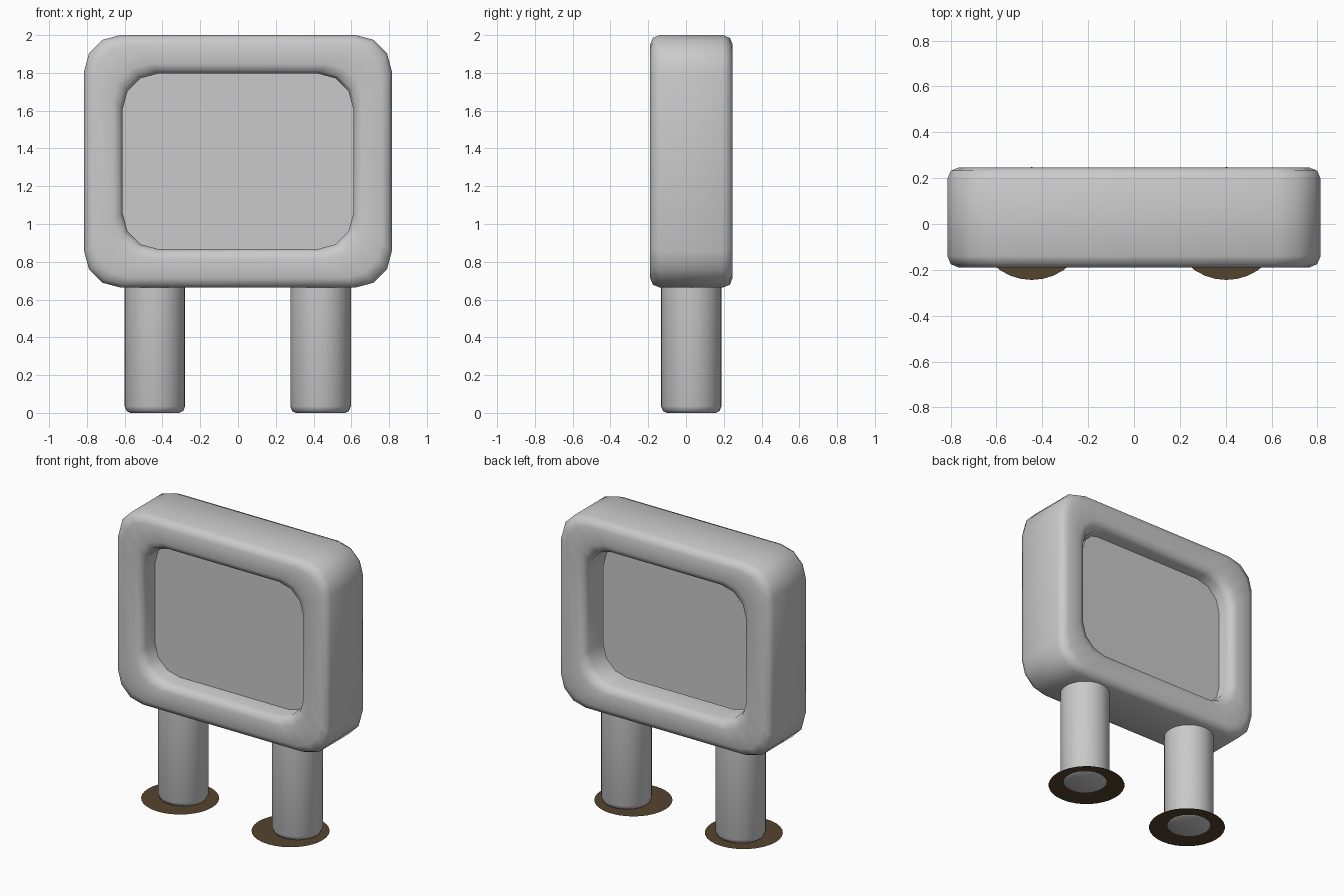
import bpy, bmesh, math

cube = bpy.data.objects.get("Cube")
if cube:
    bpy.data.objects.remove(cube, do_unlink=True)


def material(name, rgb):
    m = bpy.data.materials.new(name)
    m.use_nodes = True
    m.diffuse_color = (*rgb, 1)
    m.node_tree.nodes["Principled BSDF"].inputs["Base Color"].default_value = (*rgb, 1)
    return m


GREY = material("plain grey", (0.59, 0.59, 0.59))
BROWN = material("earth brown", (0.09, 0.057, 0.026))


def finish(name, bm, mat):
    bmesh.ops.recalc_face_normals(bm, faces=bm.faces)
    mesh = bpy.data.meshes.new(name)
    bm.to_mesh(mesh)
    bm.free()
    mesh.materials.append(mat)
    ob = bpy.data.objects.new(name, mesh)
    bpy.context.collection.objects.link(ob)
    bpy.ops.object.select_all(action='DESELECT')
    ob.select_set(True)
    bpy.context.view_layer.objects.active = ob
    bpy.ops.object.shade_smooth_by_angle(angle=math.radians(46))
    return ob


def rounded_loop(bm, half_w, half_h, radius, y, xc, zc, steps=3):
    """Rounded rectangle of vertices facing the front."""
    verts = []
    for q, (sx, sz) in enumerate([(1, 1), (-1, 1), (-1, -1), (1, -1)]):
        for i in range(steps + 1):
            a = (q + i / steps) * math.pi / 2
            verts.append(bm.verts.new((xc + sx * (half_w - radius) + radius * math.cos(a), y,
                                       zc + sz * (half_h - radius) + radius * math.sin(a))))
    return verts


def bridge(bm, a, b):
    for i in range(len(a)):
        j = (i + 1) % len(a)
        bm.faces.new((a[i], a[j], b[j], b[i]))


def slab(name, half_w, half_h, y0, y1, xc, zc):
    bm = bmesh.new()
    front = rounded_loop(bm, half_w, half_h, 0.19, y0, xc, zc)
    back = rounded_loop(bm, half_w, half_h, 0.19, y1, xc, zc)
    bm.faces.new(front)
    bm.faces.new(back)
    bridge(bm, front, back)
    finish(name, bm, GREY)


# Frame: a rounded cross-section carried round a rounded rectangle
FRONT, BACK, BEVEL, MID = -0.19, 0.247, 0.05, 1.332
section = []  # (inset from the outer edge, depth)
corners = [(BEVEL, FRONT + BEVEL, 180), (0.203 - BEVEL, FRONT + BEVEL, 270),
           (0.203 - BEVEL, BACK - BEVEL, 0), (BEVEL, BACK - BEVEL, 90)]
for cx, cy, start in corners:
    for i in range(3):
        a = math.radians(start + 45 * i)
        section.append((cx + BEVEL * math.cos(a), cy + BEVEL * math.sin(a)))
bm = bmesh.new()
rings = [rounded_loop(bm, 0.814 - d, 0.668 - d, 0.19, y, 0, MID) for d, y in section]
for k, ring in enumerate(rings):
    bridge(bm, ring, rings[(k + 1) % len(rings)])
finish("frame", bm, GREY)

# Panel recessed inside the frame, with a shallower backing set up and to one side
slab("panel", 0.64, 0.495, -0.04, 0.03, 0, MID)
slab("panel_backing", 0.597, 0.46, 0.03, 0.13, -0.05, 1.37)

# Legs with softened feet, and a flat disc of ground round each
for side, leg_x, disc_x in (("right", -0.44, -0.446), ("left", 0.437, 0.403)):
    bm = bmesh.new()
    rings = []
    for r, z in ((0.13, 0), (0.15, 0.01), (0.16, 0.035), (0.16, 0.72)):
        rings.append([bm.verts.new((leg_x + r * math.cos(t * math.tau / 32),
                                    0.028 + r * math.sin(t * math.tau / 32), z))
                      for t in range(32)])
    for a, b in zip(rings, rings[1:]):
        bridge(bm, a, b)
    bm.faces.new(rings[0])
    bm.faces.new(rings[-1])
    finish(side + "_leg", bm, GREY)

    bm = bmesh.new()
    bmesh.ops.create_circle(bm, cap_ends=True, segments=32, radius=0.246)
    bmesh.ops.translate(bm, vec=(disc_x, 0.002, 0.004), verts=bm.verts)
    finish(side + "_ground_disc", bm, BROWN)
